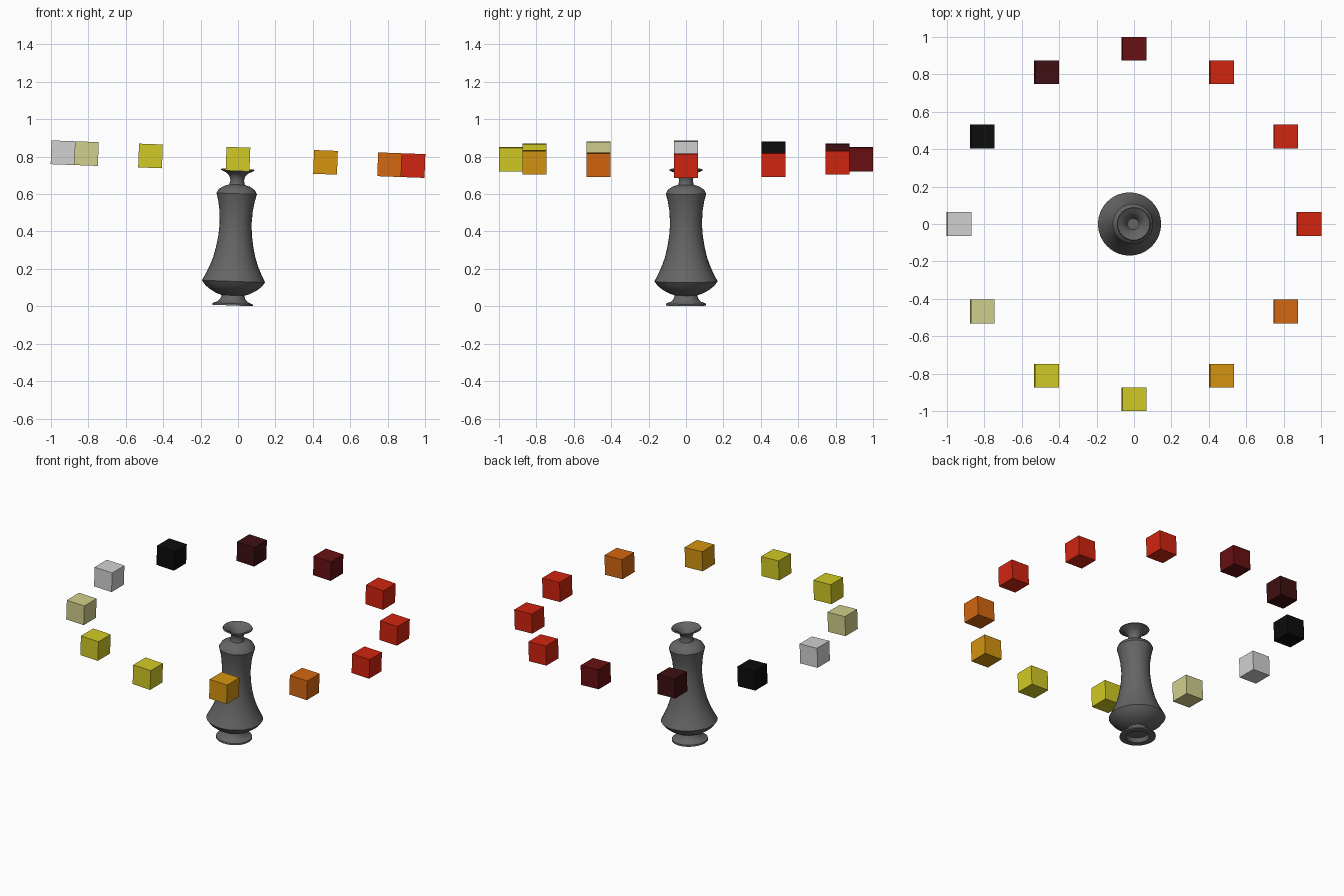
import bpy
import bmesh
from math import cos, sin, pi, radians
from mathutils import Matrix, Vector

if "Cube" in bpy.data.objects:
    bpy.data.objects.remove(bpy.data.objects["Cube"], do_unlink=True)

RING_HEIGHT = 0.7865
RING_RADIUS = 0.936
CUBE_SIZE = 0.127
SIDES = 32

# Everything leans slightly towards +x about the centre of the ring
TILT = Matrix.Translation((0, 0, RING_HEIGHT)) @ Matrix.Rotation(radians(2.1), 4, "Y")


def make_material(name, rgb):
    mat = bpy.data.materials.new(name)
    mat.use_nodes = True
    colour = (*rgb, 1)
    mat.diffuse_color = colour
    bsdf = mat.node_tree.nodes["Principled BSDF"]
    bsdf.inputs["Base Color"].default_value = colour
    bsdf.inputs["Roughness"].default_value = 0.6
    return mat


def make_object(name, bm, mat):
    bmesh.ops.recalc_face_normals(bm, faces=bm.faces[:])
    mesh = bpy.data.meshes.new(name)
    bm.to_mesh(mesh)
    bm.free()
    mesh.materials.append(mat)
    obj = bpy.data.objects.new(name, mesh)
    bpy.context.collection.objects.link(obj)
    return obj


grey = make_material("vase grey", (0.13, 0.13, 0.13))
palette = {
    "red": (0.64, 0.018, 0.005),
    "dark red": (0.14, 0.005, 0.006),
    "maroon": (0.05, 0.005, 0.006),
    "black": (0.004, 0.004, 0.004),
    "white": (0.64, 0.64, 0.64),
    "pale yellow": (0.64, 0.63, 0.26),
    "yellow": (0.64, 0.59, 0.018),
    "amber": (0.66, 0.30, 0.005),
    "orange": (0.66, 0.135, 0.005),
}
materials = {name: make_material(name, rgb) for name, rgb in palette.items()}

# Vase: (radius, height) profile from the hollow foot up to the funnel mouth
profile = [
    (0, 0.03), (0.06, 0.03), (0.07, 0.004), (0.108, 0.004), (0.107, 0.014),
    (0.08, 0.024), (0.066, 0.04), (0.06, 0.058),
    (0.09, 0.068), (0.125, 0.088), (0.15, 0.108), (0.169, 0.133),
    (0.152, 0.165), (0.131, 0.21), (0.113, 0.26), (0.1, 0.315), (0.09, 0.375),
    (0.085, 0.44), (0.089, 0.51), (0.097, 0.56), (0.108, 0.602),
    (0.096, 0.624), (0.07, 0.641), (0.042, 0.65), (0.036, 0.672),
    (0.042, 0.694), (0.058, 0.712), (0.09, 0.727), (0.086, 0.734),
    (0.062, 0.722), (0.042, 0.7), (0.03, 0.675), (0, 0.675),
]
bm = bmesh.new()
verts = [bm.verts.new((r, 0, z - RING_HEIGHT)) for r, z in profile]
edges = [bm.edges.new(pair) for pair in zip(verts, verts[1:])]
bmesh.ops.spin(bm, geom=verts + edges, cent=(0, 0, 0), axis=(0, 0, 1),
               angle=2 * pi, steps=SIDES, use_duplicate=False)
bmesh.ops.remove_doubles(bm, verts=bm.verts[:], dist=0.0005)
vase = make_object("vase", bm, grey)
vase.matrix_world = TILT
bpy.ops.object.select_all(action="DESELECT")
vase.select_set(True)
bpy.context.view_layer.objects.active = vase
bpy.ops.object.shade_smooth_by_angle(angle=radians(35))

# Ring of twelve floating cubes, counted anticlockwise from +x
order = ["red", "red", "red", "dark red", "maroon", "black",
         "white", "pale yellow", "yellow", "yellow", "amber", "orange"]
for i, colour in enumerate(order):
    a = 2 * pi * i / len(order)
    bm = bmesh.new()
    bmesh.ops.create_cube(bm, size=CUBE_SIZE)
    cube = make_object(f"ring_cube_{i + 1}", bm, materials[colour])
    place = Vector((RING_RADIUS * cos(a), RING_RADIUS * sin(a), 0))
    cube.matrix_world = TILT @ Matrix.Translation(place)
